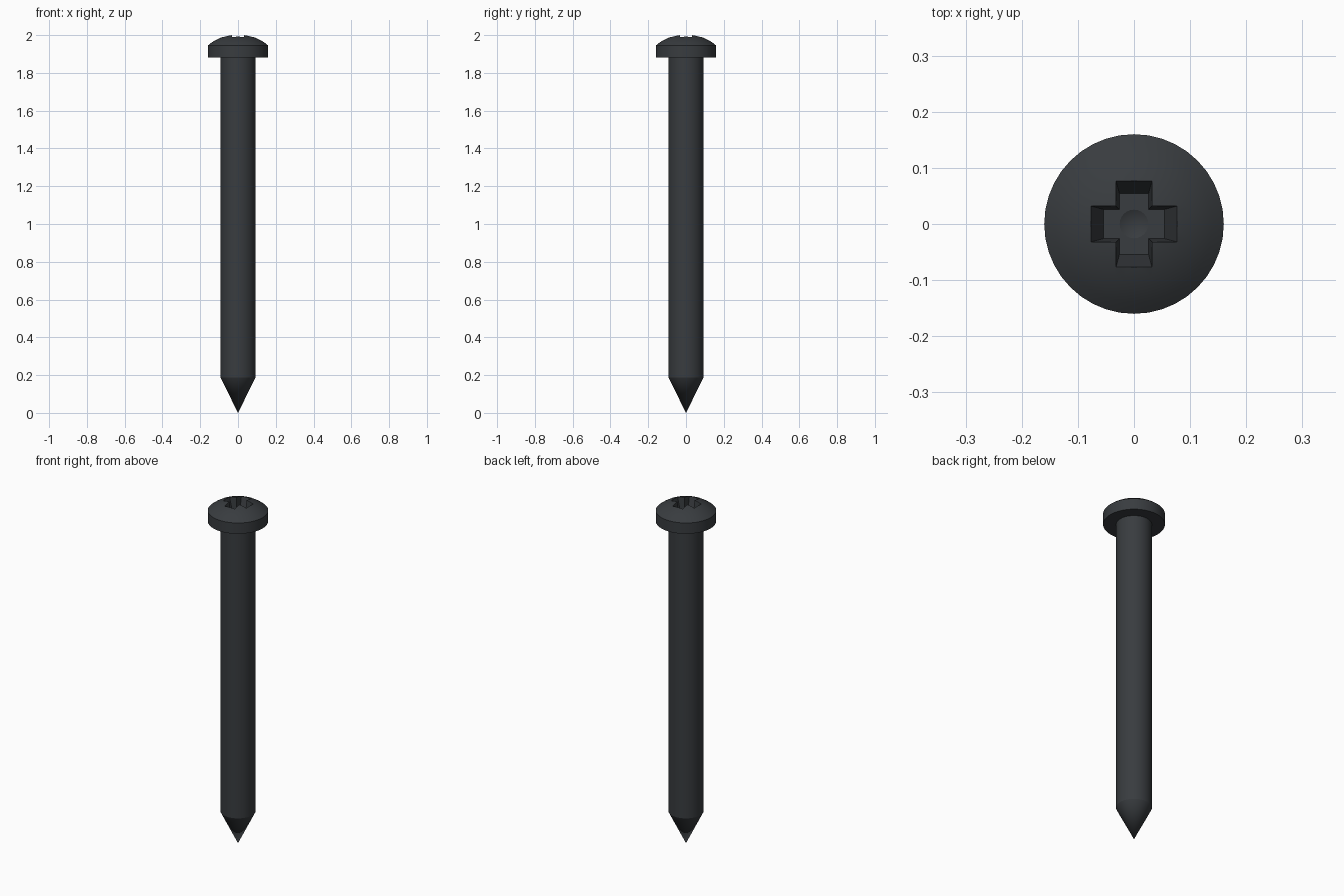
import bpy, bmesh
from math import cos, sin, pi, sqrt, radians

if "Cube" in bpy.data.objects:
    bpy.data.objects.remove(bpy.data.objects["Cube"])

SEG = 40


def lathe(name, profile, seg=SEG):
    """Spin an (r, z) profile whose two ends lie on the axis."""
    bm = bmesh.new()
    rings = []
    for r, z in profile:
        if r == 0:
            rings.append([bm.verts.new((0, 0, z))] * seg)
        else:
            rings.append([bm.verts.new((r * cos(2 * pi * i / seg), r * sin(2 * pi * i / seg), z))
                          for i in range(seg)])
    for a, b in zip(rings, rings[1:]):
        for i in range(seg):
            j = (i + 1) % seg
            bm.faces.new(list(dict.fromkeys([a[i], a[j], b[j], b[i]])))
    return finish(name, bm)


def finish(name, bm):
    bmesh.ops.recalc_face_normals(bm, faces=bm.faces)
    me = bpy.data.meshes.new(name)
    bm.to_mesh(me)
    bm.free()
    ob = bpy.data.objects.new(name, me)
    bpy.context.collection.objects.link(ob)
    return ob


def cross(arm, half, z):
    """Plus-shaped outline, built from one corner rotated four times."""
    pts = []
    for k in range(4):
        c, s = (1, 0, -1, 0)[k], (0, 1, 0, -1)[k]
        for x, y in ((arm, -half), (arm, half), (half, half)):
            pts.append((x * c - y * s, x * s + y * c, z))
    return pts


# Tip, shank and domed head as one turned body
RIM_R, RIM_Z, TOP_Z = 0.16, 1.945, 2.004
h = TOP_Z - RIM_Z
R = (RIM_R ** 2 + h ** 2) / (2 * h)
dome = [(r, TOP_Z - R + sqrt(R * R - r * r))
        for r in (RIM_R * (1 - i / 8) for i in range(9))]
screw = lathe("screw_body", [(0, 0), (0.093, 0.188), (0.093, 1.882), (RIM_R, 1.882)] + dome)

# Tapered cross recess cutter
bm = bmesh.new()
low = [bm.verts.new(p) for p in cross(0.054, 0.026, 1.91)]
high = [bm.verts.new(p) for p in cross(0.085, 0.034, 2.02)]
bm.faces.new(low)
bm.faces.new(high)
for i in range(12):
    j = (i + 1) % 12
    bm.faces.new((low[i], low[j], high[j], high[i]))
recess = finish("recess_cutter", bm)

# Conical dimple in the recess floor
dimple = lathe("dimple_cutter", [(0, 1.898), (0.0255, 1.91), (0.0255, 1.93), (0, 1.93)], 24)

# Cut both, then remove the cutters
bpy.context.view_layer.objects.active = screw
screw.select_set(True)
for cutter in (recess, dimple):
    cutter.hide_render = True
    m = screw.modifiers.new("cut", 'BOOLEAN')
    m.operation, m.solver, m.object = 'DIFFERENCE', 'EXACT', cutter
    bpy.ops.object.modifier_apply(modifier=m.name)
    bpy.data.objects.remove(cutter)

# Dark steel finish
mat = bpy.data.materials.new("dark_steel")
mat.diffuse_color = (0.04, 0.045, 0.05, 1)
mat.use_nodes = True
mat.node_tree.nodes["Principled BSDF"].inputs["Base Color"].default_value = mat.diffuse_color
screw.data.materials.clear()
screw.data.materials.append(mat)
bpy.ops.object.shade_smooth_by_angle(angle=radians(20))
